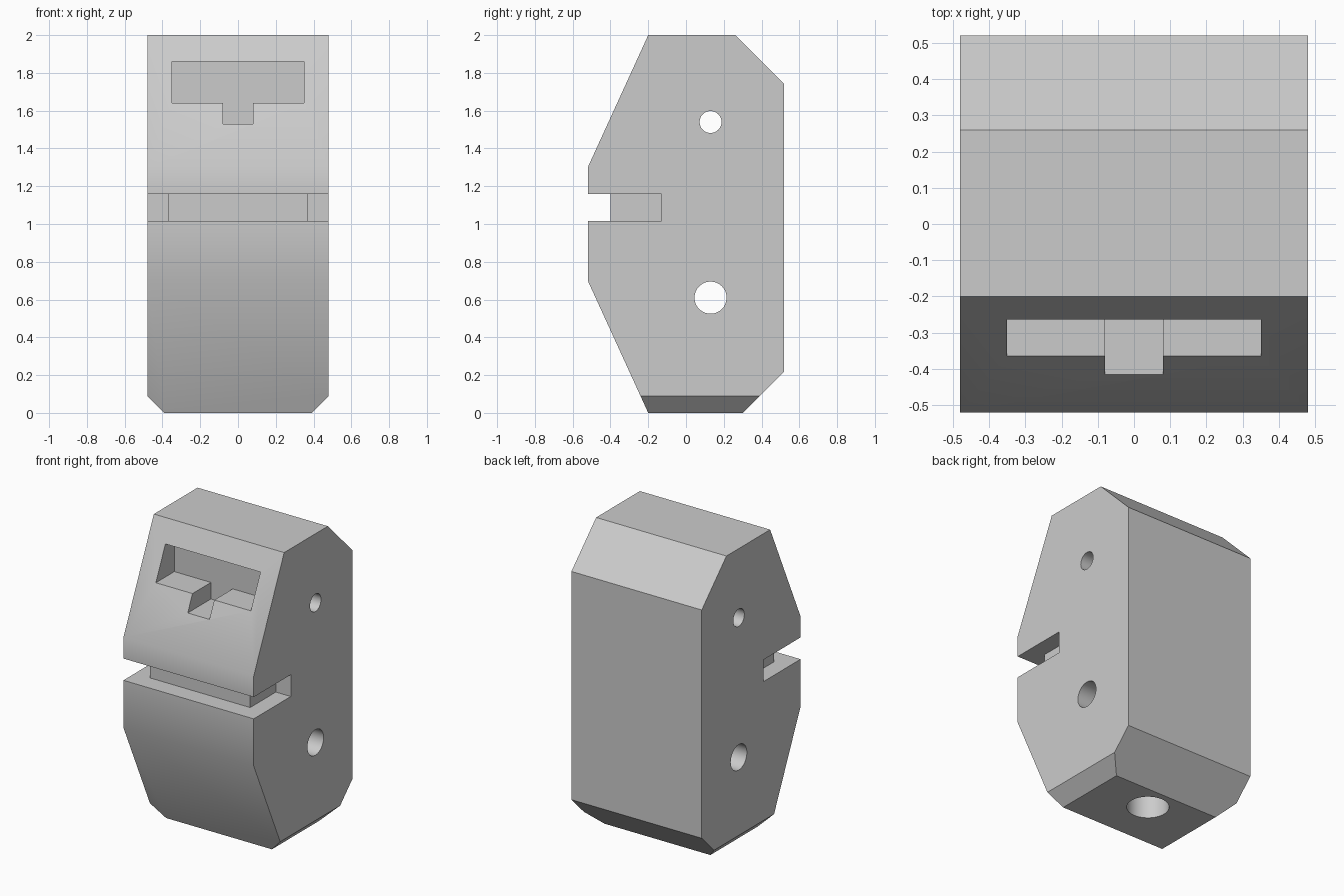
import bpy, bmesh, math
from mathutils import Matrix, Vector

if "Cube" in bpy.data.objects:
    bpy.data.objects.remove(bpy.data.objects["Cube"], do_unlink=True)

grey = bpy.data.materials.new("plain_grey")
grey.use_nodes = True
colour = (0.6, 0.6, 0.6, 1)
grey.diffuse_color = colour
grey.node_tree.nodes["Principled BSDF"].inputs["Base Color"].default_value = colour


def add_object(name, bm):
    bmesh.ops.recalc_face_normals(bm, faces=bm.faces[:])
    mesh = bpy.data.meshes.new(name)
    bm.to_mesh(mesh)
    bm.free()
    mesh.materials.append(grey)
    obj = bpy.data.objects.new(name, mesh)
    bpy.context.collection.objects.link(obj)
    return obj


def prism(name, outline, axis, start, end):
    """Extrude an outline along x (points are y, z) or y (points are x, z)."""
    bm = bmesh.new()
    place = (lambda a, b: (start, a, b)) if axis == "x" else (lambda a, b: (a, start, b))
    face = bm.faces.new([bm.verts.new(place(a, b)) for a, b in outline])
    new = bmesh.ops.extrude_face_region(bm, geom=[face])["geom"]
    step = Vector((end - start, 0, 0) if axis == "x" else (0, end - start, 0))
    bmesh.ops.translate(bm, vec=step, verts=[v for v in new if isinstance(v, bmesh.types.BMVert)])
    return add_object(name, bm)


def rod(name, radius, length, centre, across=False):
    bm = bmesh.new()
    turn = Matrix.Rotation(math.pi / 2, 4, "Y") if across else Matrix()
    bmesh.ops.create_cone(bm, cap_ends=True, segments=48, radius1=radius, radius2=radius,
                          depth=length, matrix=Matrix.Translation(centre) @ turn)
    return add_object(name, bm)


def combine(target, tool, operation="DIFFERENCE"):
    tool.hide_render = True
    mod = target.modifiers.new(tool.name, "BOOLEAN")
    mod.operation, mod.object, mod.solver = operation, tool, "EXACT"
    bpy.context.view_layer.objects.active = target
    bpy.ops.object.modifier_apply(modifier=mod.name)
    bpy.data.objects.remove(tool, do_unlink=True)


# Block: side profile trimmed by the front outline with its lower chamfers
side = [(-.2, 0), (.3, 0), (.52, .22), (.52, 1.74), (.26, 2), (-.2, 2), (-.52, 1.3), (-.52, .7)]
half = [(.29, -.1), (.48, .09), (.48, 2.1)]
front = half + [(-x, z) for x, z in reversed(half)]
body = prism("block_body", side, "x", -.6, .6)
combine(body, prism("front_outline", front, "y", -.7, .7), "INTERSECT")

# Front slot: shallow in the middle, deep at both ends
slot = [(-.6, -.7), (.6, -.7), (.6, -.13), (.37, -.13), (.37, -.4),
        (-.37, -.4), (-.37, -.13), (-.6, -.13)]
bm = bmesh.new()
floor = bm.faces.new([bm.verts.new((x, y, 1.015)) for x, y in slot])
raised = bmesh.ops.extrude_face_region(bm, geom=[floor])["geom"]
bmesh.ops.translate(bm, vec=(0, 0, .145),
                    verts=[v for v in raised if isinstance(v, bmesh.types.BMVert)])
combine(body, add_object("slot_cutter", bm))

# T-shaped recess in the upper slope
tee = [(.08, 1.53), (.08, 1.64), (.35, 1.64), (.35, 1.86)]
tee += [(-x, z) for x, z in reversed(tee)]
combine(body, prism("recess_cutter", tee, "y", -.7, -.17))

# Two cross holes and the bore in the underside
combine(body, rod("upper_hole", .058, 1.4, (0, .13, 1.54), across=True))
combine(body, rod("lower_hole", .085, 1.4, (0, .13, .61), across=True))
combine(body, rod("bottom_bore", .128, 1, (0, .13, .35)))

# Smooth the gentle front bends and holes, keep other edges sharp
bpy.ops.object.select_all(action="DESELECT")
body.select_set(True)
bpy.context.view_layer.objects.active = body
bpy.ops.object.shade_smooth_by_angle(angle=math.radians(30))
